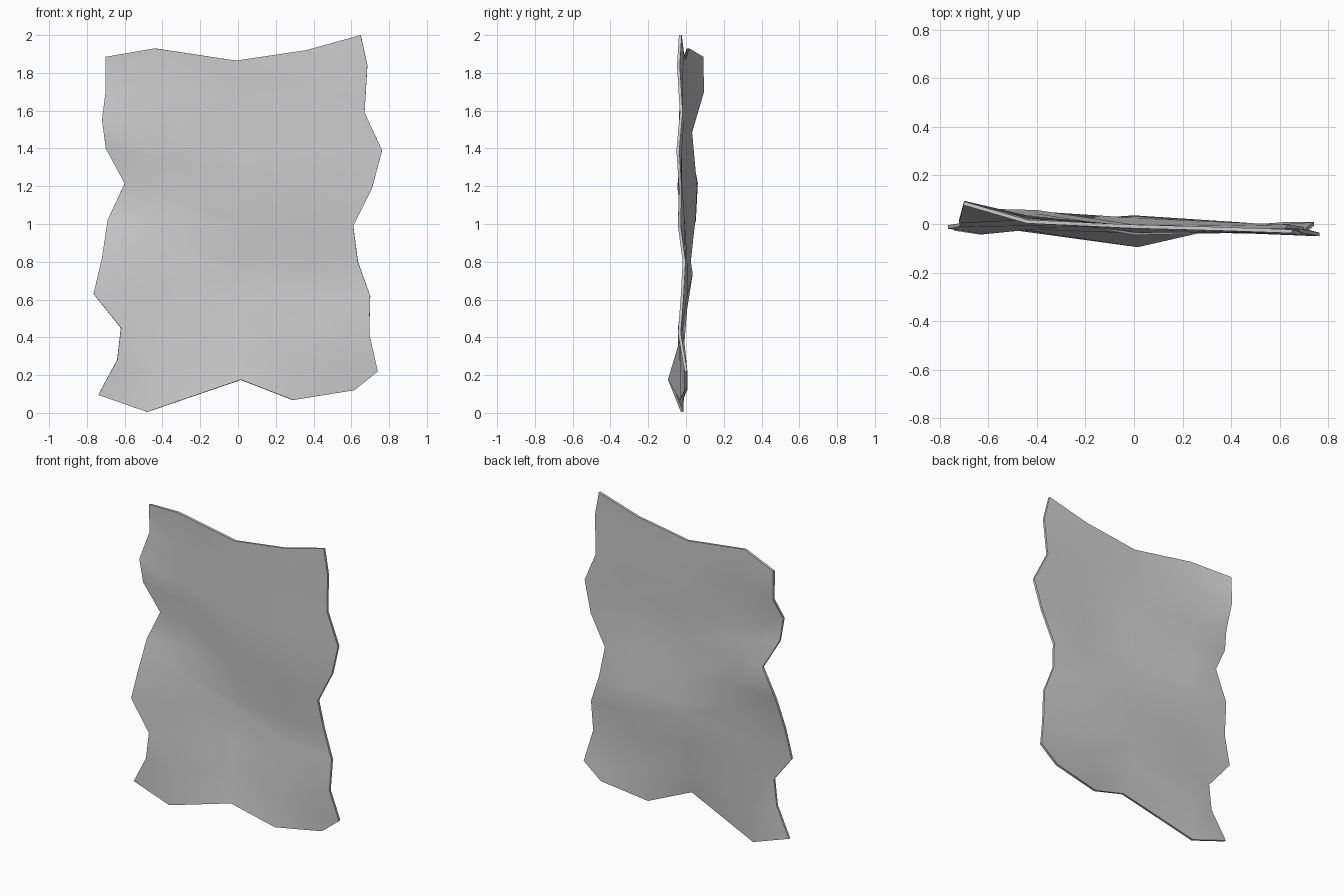
import bpy, bmesh

if "Cube" in bpy.data.objects:
    bpy.data.objects.remove(bpy.data.objects["Cube"])

ROWS = 11

def spread(keys):
    """Fill in every row of a column from (row, x, y, z) key points."""
    pts = []
    for (r0, *p0), (r1, *p1) in zip(keys, keys[1:]):
        for r in range(r0, r1):
            t = (r - r0) / (r1 - r0)
            pts.append([a + (b - a) * t for a, b in zip(p0, p1)])
    return pts + [list(keys[-1][1:])]

# ragged side edges, top to bottom (x, y, z)
left_edge = [(-.70, .085, 1.885), (-.70, .088, 1.70), (-.72, .01, 1.55),
             (-.70, .02, 1.40), (-.60, .055, 1.215), (-.69, .045, 1.02),
             (-.72, -.005, .82), (-.765, -.012, .63), (-.62, -.035, .45),
             (-.64, -.035, .28), (-.74, -.02, .095)]
right_edge = [(.65, -.03, 2.0), (.685, -.04, 1.84), (.67, -.025, 1.59),
              (.763, -.043, 1.39), (.71, -.03, 1.19), (.61, -.035, .99),
              (.635, -.01, .80), (.70, -.02, .62), (.695, -.035, .42),
              (.74, 0, .22), (.615, 0, .12)]

# inner fold columns (row, x, y, z)
left_fold = spread([(0, -.44, .01, 1.93), (2, -.43, .025, 1.485),
                    (4, -.40, .05, 1.21), (5, -.41, .045, 1.05),
                    (6, -.42, 0, .89), (8, -.42, -.015, .46), (10, -.48, -.02, .005)])
middle_fold = spread([(0, -.01, -.01, 1.865), (2, 0, -.015, 1.565),
                      (4, 0, -.038, 1.19), (6, 0, .018, .80),
                      (7, 0, .028, .735), (9, -.01, -.03, .37), (10, .015, -.088, .175)])
right_fold = spread([(0, .36, -.02, 1.92), (2, .49, -.03, 1.53),
                     (4, .38, -.03, 1.24), (6, .38, 0, .80),
                     (7, .43, 0, .62), (8, .37, -.025, .46), (10, .29, -.025, .068)])

# cloth sheet woven from the five columns
bm = bmesh.new()
cols = [[bm.verts.new(p) for p in c]
        for c in (left_edge, left_fold, middle_fold, right_fold, right_edge)]
for a, b in zip(cols, cols[1:]):
    for r in range(ROWS - 1):
        bm.faces.new((a[r], a[r + 1], b[r + 1], b[r]))
mesh = bpy.data.meshes.new("ragged_sheet")
bm.to_mesh(mesh)
bm.free()
sheet = bpy.data.objects.new("ragged_sheet", mesh)
bpy.context.collection.objects.link(sheet)

# thin even thickness
solid = sheet.modifiers.new("thickness", 'SOLIDIFY')
solid.thickness = .015
solid.offset = 0

# soft folds, sharp rim
bpy.context.view_layer.objects.active = sheet
sheet.select_set(True)
bpy.ops.object.modifier_apply(modifier="thickness")
bpy.ops.object.shade_smooth_by_angle(angle=.7)
